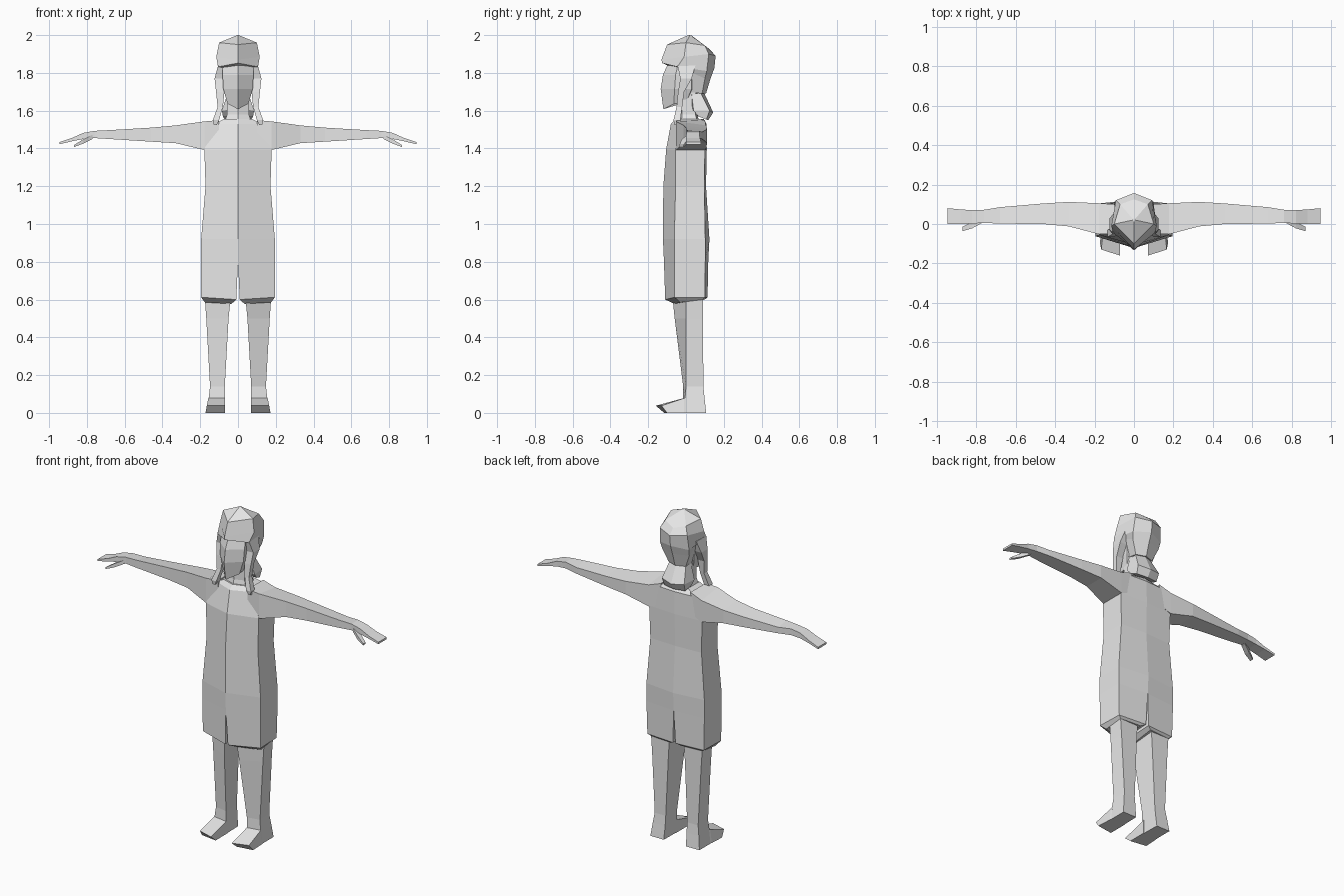
import bpy
import bmesh

grey = bpy.data.materials.new("light grey")
grey.diffuse_color = (0.8, 0.8, 0.8, 1)


def loft(name, rings, both=False):
    """Skin a list of equal-length rings and cap the ends; both adds the mirrored side."""
    bm = bmesh.new()
    for s in ((1, -1) if both else (1,)):
        vs = [[bm.verts.new((x * s, y, z)) for x, y, z in r] for r in rings]
        n = len(rings[0])
        for a, b in zip(vs, vs[1:]):
            for i in range(n):
                j = (i + 1) % n
                bm.faces.new((a[i], a[j], b[j], b[i]))
        bm.faces.new(vs[0][::-1])
        bm.faces.new(vs[-1])
    bmesh.ops.remove_doubles(bm, verts=bm.verts, dist=0.0005)
    bmesh.ops.recalc_face_normals(bm, faces=bm.faces)
    mesh = bpy.data.meshes.new(name)
    bm.to_mesh(mesh)
    bm.free()
    mesh.materials.append(grey)
    bpy.context.collection.objects.link(bpy.data.objects.new(name, mesh))


def whole(half):
    """Complete a ring whose first and last points lie on the centre line."""
    return half + [(-x, y, z) for x, y, z in half[-2:0:-1]]


def body_ring(z, w, front, corner, rear, back):
    return whole([(0, front, z), (w, corner, z), (w, rear, z), (0, back, z)])


def box_ring(x, y0, y1, z0, z1, rear_drop=0.0):
    return [(x, y0, z0), (x, y1, z0), (x, y1, z1 - rear_drop), (x, y0, z1)]


# Torso up to the shoulders and neck base
loft("torso", [
    body_ring(0.81, 0.195, -0.117, -0.062, 0.102, 0.118),
    body_ring(0.92, 0.195, -0.122, -0.062, 0.102, 0.124),
    body_ring(1.20, 0.172, -0.120, -0.055, 0.097, 0.106),
    body_ring(1.395, 0.178, -0.105, -0.055, 0.100, 0.110),
    body_ring(1.53, 0.125, -0.080, -0.030, 0.100, 0.108),
    body_ring(1.555, 0.075, -0.055, -0.030, 0.080, 0.095)])

# Wide shorts, split at the middle, with a hem tucked under
loft("shorts", [
    [(0, -0.117, 0.81), (0.195, -0.062, 0.81), (0.195, 0.102, 0.81), (0, 0.118, 0.81)],
    [(0.009, -0.110, 0.60), (0.195, -0.060, 0.612), (0.19, 0.10, 0.612), (0.009, 0.114, 0.612)],
    [(0.035, -0.060, 0.577), (0.175, -0.03, 0.585), (0.172, 0.09, 0.60), (0.035, 0.10, 0.60)]], True)

# Legs, with the inner front corner furthest forward
loft("leg", [
    [(0.04, -0.07, 0.60), (0.175, 0.0, 0.60), (0.172, 0.09, 0.60), (0.05, 0.09, 0.60)],
    [(0.05, -0.06, 0.50), (0.168, 0.0, 0.50), (0.165, 0.09, 0.50), (0.056, 0.09, 0.50)],
    [(0.07, -0.015, 0.14), (0.148, 0.0, 0.14), (0.146, 0.092, 0.14), (0.072, 0.092, 0.14)],
    [(0.07, -0.015, 0.08), (0.155, -0.005, 0.08), (0.155, 0.098, 0.08), (0.072, 0.098, 0.08)],
    [(0.072, -0.02, 0.0), (0.165, -0.01, 0.0), (0.165, 0.107, 0.0), (0.075, 0.107, 0.0)]], True)

# Feet, with the toe undercut
loft("foot", [
    [(0.07, 0.0, 0.0), (0.165, 0.0, 0.0), (0.155, 0.0, 0.082), (0.07, 0.0, 0.082)],
    [(0.07, -0.02, 0.0), (0.167, -0.01, 0.0), (0.157, -0.01, 0.078), (0.07, -0.02, 0.076)],
    [(0.07, -0.115, 0.0), (0.172, -0.10, 0.0), (0.165, -0.13, 0.038), (0.07, -0.16, 0.038)]], True)

# Arms out to the flat hands
loft("arm", [
    box_ring(0.10, -0.05, 0.10, 1.42, 1.55),
    box_ring(0.178, -0.052, 0.105, 1.392, 1.543, 0.02),
    box_ring(0.33, -0.012, 0.112, 1.428, 1.522, 0.015),
    box_ring(0.46, 0.0, 0.104, 1.436, 1.510, 0.012),
    box_ring(0.68, 0.002, 0.085, 1.450, 1.497, 0.01),
    box_ring(0.76, 0.006, 0.072, 1.455, 1.493),
    box_ring(0.82, 0.002, 0.070, 1.450, 1.482),
    box_ring(0.88, 0.0, 0.074, 1.438, 1.455),
    box_ring(0.945, 0.0, 0.080, 1.422, 1.434)], True)
loft("thumb", [
    box_ring(0.77, 0.005, 0.035, 1.450, 1.472),
    box_ring(0.82, -0.022, 0.010, 1.425, 1.448),
    box_ring(0.868, -0.036, -0.014, 1.408, 1.418)], True)

# Neck and wedge-shaped face
loft("neck", [
    body_ring(1.50, 0.085, -0.060, -0.03, 0.070, 0.08),
    body_ring(1.58, 0.058, -0.040, -0.02, 0.050, 0.06),
    body_ring(1.72, 0.055, -0.040, -0.02, 0.050, 0.06)])
loft("face", [
    whole([(0, -0.120, 1.608), (0.055, -0.065, 1.636), (0.05, 0.0, 1.645), (0, 0.02, 1.645)]),
    whole([(0, -0.134, 1.715), (0.078, -0.06, 1.715), (0.075, 0.03, 1.715), (0, 0.05, 1.715)]),
    whole([(0, -0.122, 1.79), (0.082, -0.055, 1.79), (0.08, 0.03, 1.79), (0, 0.05, 1.79)]),
    whole([(0, -0.095, 1.85), (0.08, -0.04, 1.85), (0.08, 0.03, 1.85), (0, 0.05, 1.85)])])

# Hair cap with an overhanging front, running down to the nape
loft("hair_cap", [
    whole([(0, 0.012, 2.0), (0.006, 0.02, 1.999), (0.004, 0.024, 1.999), (0, 0.028, 1.999)]),
    whole([(0, -0.100, 1.95), (0.10, 0.0, 1.96), (0.07, 0.10, 1.945), (0, 0.125, 1.925)]),
    whole([(0, -0.130, 1.87), (0.115, -0.01, 1.885), (0.092, 0.12, 1.90), (0, 0.157, 1.89)]),
    whole([(0, -0.126, 1.852), (0.106, -0.045, 1.832), (0.098, 0.11, 1.81), (0, 0.150, 1.825)]),
    whole([(0, -0.070, 1.828), (0.09, -0.01, 1.82), (0.092, 0.10, 1.77), (0, 0.130, 1.77)]),
    whole([(0, 0.0, 1.70), (0.06, 0.015, 1.70), (0.058, 0.085, 1.69), (0, 0.106, 1.69)])])

# Hair gathered at the nape, flaring out below
loft("hair_tail", [
    whole([(0, 0.015, 1.69), (0.055, 0.03, 1.69), (0.055, 0.08, 1.69), (0, 0.098, 1.69)]),
    whole([(0, 0.03, 1.61), (0.085, 0.04, 1.60), (0.075, 0.125, 1.60), (0, 0.144, 1.59)]),
    whole([(0, 0.06, 1.575), (0.08, 0.065, 1.57), (0.07, 0.108, 1.553), (0, 0.118, 1.55)])])


def lock_ring(z, x0, x1, y0, y1):
    return [(x0, y0, z), (x1, y0, z), (x1, y1, z), (x0, y1, z)]


# Side locks hanging in front of the shoulders
loft("side_lock", [
    lock_ring(1.84, 0.075, 0.105, -0.045, 0.05),
    lock_ring(1.77, 0.075, 0.124, -0.030, 0.03),
    lock_ring(1.70, 0.072, 0.116, -0.042, -0.01),
    lock_ring(1.62, 0.080, 0.108, -0.050, -0.02),
    lock_ring(1.55, 0.100, 0.133, -0.066, -0.03),
    lock_ring(1.525, 0.112, 0.128, -0.062, -0.04)], True)
